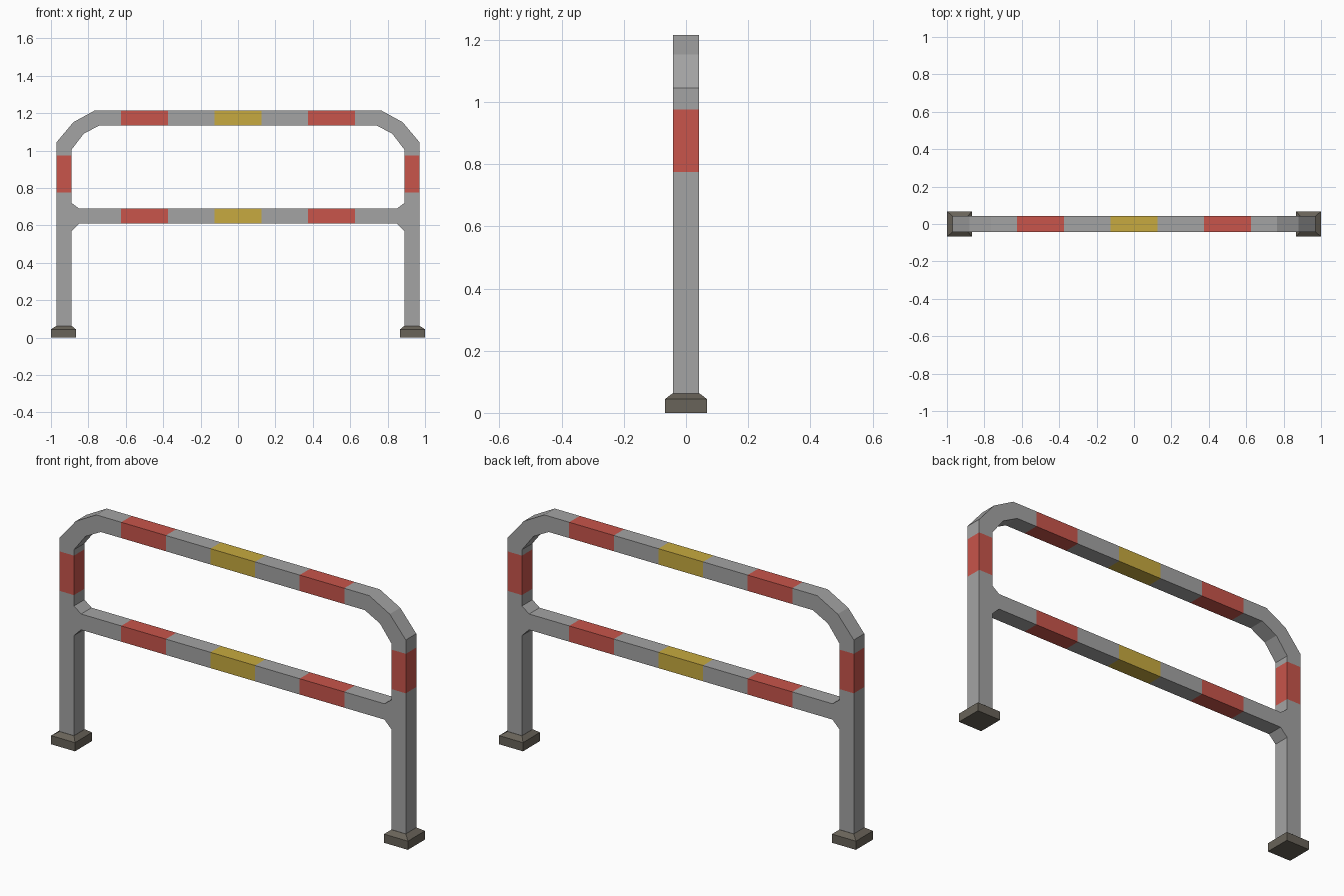
import bpy, bmesh

if "Cube" in bpy.data.objects:
    bpy.data.objects.remove(bpy.data.objects["Cube"])

HALF_DEPTH = 0.042


def material(name, rgb):
    mat = bpy.data.materials.new(name)
    mat.diffuse_color = (*rgb, 1)
    mat.use_nodes = True
    mat.node_tree.nodes["Principled BSDF"].inputs["Base Color"].default_value = mat.diffuse_color
    return mat


def add_object(name, bm, mats):
    # mesh object mirrored to the left side
    bmesh.ops.recalc_face_normals(bm, faces=bm.faces)
    mesh = bpy.data.meshes.new(name)
    bm.to_mesh(mesh)
    bm.free()
    for mat in mats:
        mesh.materials.append(mat)
    obj = bpy.data.objects.new(name, mesh)
    bpy.context.collection.objects.link(obj)
    mirror = obj.modifiers.new("mirror", 'MIRROR')
    mirror.use_clip = True
    mirror.merge_threshold = 0.001
    return obj


grey = material("grey_paint", (0.37, 0.37, 0.37))
red = material("red_band", (0.58, 0.09, 0.07))
yellow = material("yellow_band", (0.57, 0.40, 0.05))
dark = material("dark_foot", (0.14, 0.125, 0.10))

# Outer and inner edge of the hoop: post, bend, then top rail to the centre
stops = (0.625, 0.375, 0.125, 0.0)
hoop = [((0.97, z), (0.89, z)) for z in (0.06, 0.57, 0.72, 0.775, 0.975)]
hoop += [((0.97, 1.045), (0.89, 1.005)),
         ((0.88, 1.152), (0.825, 1.09)),
         ((0.765, 1.215), (0.74, 1.135))]
hoop += [((x, 1.215), (x, 1.135)) for x in stops]

# Lower rail with its flared joint to the post
rail = [((0.89, 0.72), (0.89, 0.57)), ((0.85, 0.69), (0.85, 0.61))]
rail += [((x, 0.69), (x, 0.61)) for x in stops]

# Flat right half of the frame, extruded through its depth
bm = bmesh.new()
for strip in (hoop, rail):
    for (a, b), (c, d) in zip(strip, strip[1:]):
        bm.faces.new([bm.verts.new((x, -HALF_DEPTH, z)) for x, z in (a, b, d, c)])
bmesh.ops.remove_doubles(bm, verts=bm.verts, dist=0.0005)
bmesh.ops.recalc_face_normals(bm, faces=bm.faces)
front = bm.faces[:]
ext = bmesh.ops.extrude_face_region(bm, geom=front, use_keep_orig=True)
bmesh.ops.translate(bm, vec=(0, 2 * HALF_DEPTH, 0),
                    verts=[g for g in ext["geom"] if isinstance(g, bmesh.types.BMVert)])

# Open the frame at the mirror plane
bmesh.ops.delete(bm, geom=[f for f in bm.faces if all(v.co.x < 0.001 for v in f.verts)],
                 context='FACES_ONLY')

# Paint the bands
for f in bm.faces:
    c = f.calc_center_median()
    if c.x < 0.125:
        f.material_index = 2
    elif 0.375 < c.x < 0.625 or (c.x > 0.88 and 0.775 < c.z < 0.975):
        f.material_index = 1
add_object("barrier_frame", bm, (grey, red, yellow))

# Bevelled square feet
bm = bmesh.new()
rings = []
for x0, x1, y, z in ((0.866, 1.0, 0.068, 0), (0.866, 1.0, 0.068, 0.044),
                     (0.889, 0.971, 0.043, 0.063)):
    rings.append([bm.verts.new((px, py, z)) for px, py in
                  ((x0, -y), (x1, -y), (x1, y), (x0, y))])
for lo, hi in zip(rings, rings[1:]):
    for i in range(4):
        j = (i + 1) % 4
        bm.faces.new((lo[i], lo[j], hi[j], hi[i]))
bm.faces.new(rings[0])
bm.faces.new(rings[-1])
add_object("post_feet", bm, (dark,))
